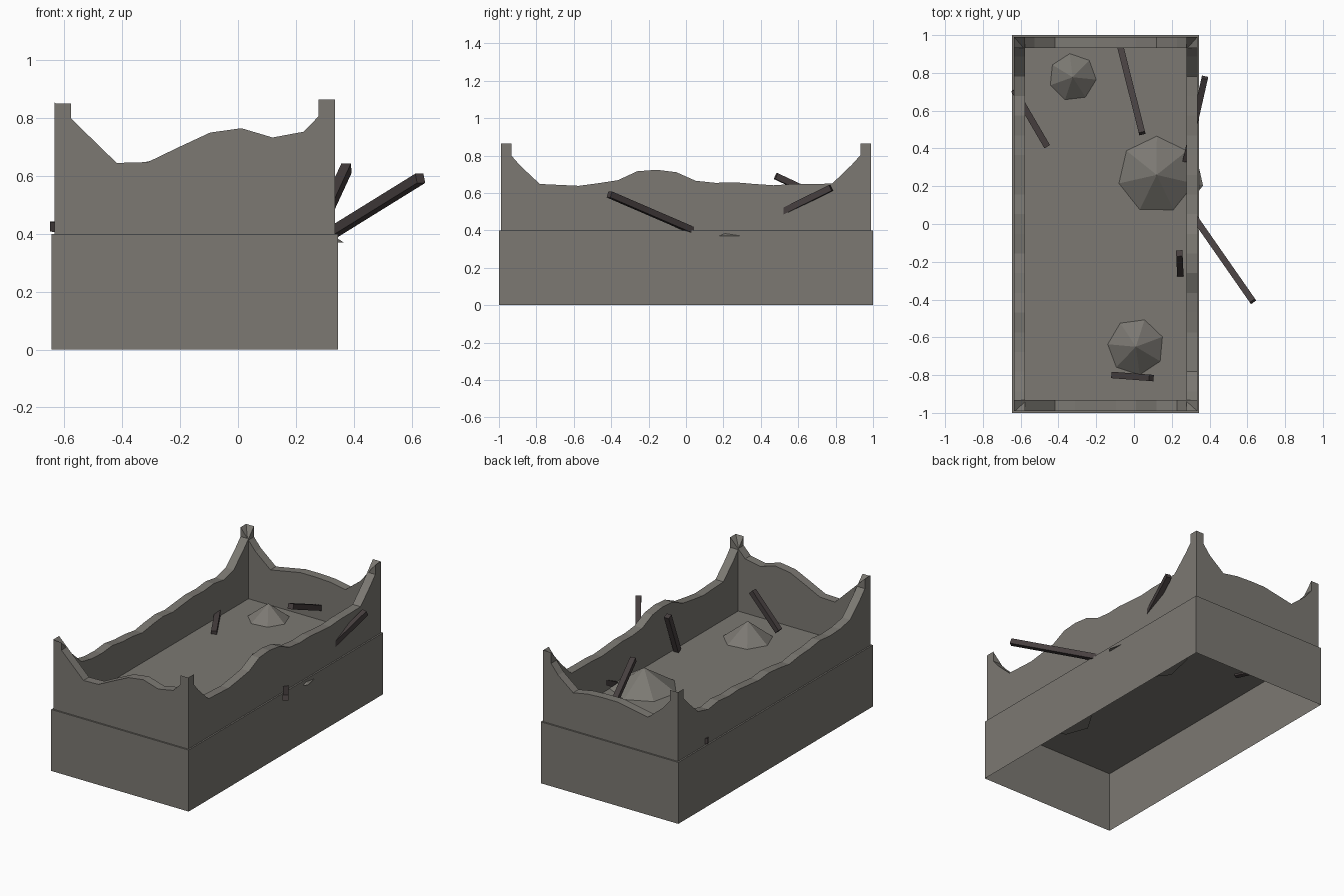
import bpy
import bmesh
from math import radians
from mathutils import Vector

if "Cube" in bpy.data.objects:
    bpy.data.objects.remove(bpy.data.objects["Cube"], do_unlink=True)


def material(name, color):
    mat = bpy.data.materials.new(name)
    mat.use_nodes = True
    mat.diffuse_color = color
    bsdf = next(n for n in mat.node_tree.nodes if n.type == 'BSDF_PRINCIPLED')
    bsdf.inputs["Base Color"].default_value = color
    return mat


STONE = material("grey_stone", (0.2, 0.19, 0.17, 1))
WOOD = material("charred_wood", (0.062, 0.05, 0.05, 1))

# Outer limits of the wall ring and its thickness
LEFT, RIGHT, FRONT, BACK = -0.635, 0.335, -0.99, 0.99
THICK, FLOOR = 0.057, 0.4


def finish(bm, name, mat):
    mesh = bpy.data.meshes.new(name)
    bm.to_mesh(mesh)
    bm.free()
    mesh.materials.append(mat)
    obj = bpy.data.objects.new(name, mesh)
    bpy.context.collection.objects.link(obj)
    return obj


def broken_wall(name, heights, start, end, inward):
    """Upright slab with a jagged top, thickened towards the room."""
    start, end = Vector(start), Vector(end)
    count = len(heights) - 1
    outline = [start.lerp(end, i / count).to_3d() + Vector((0, 0, h))
               for i, h in enumerate(heights)]
    outline += [end.to_3d() + Vector((0, 0, FLOOR)),
                start.to_3d() + Vector((0, 0, FLOOR))]
    bm = bmesh.new()
    face = bm.faces.new([bm.verts.new(p) for p in outline])
    grown = bmesh.ops.extrude_face_region(bm, geom=[face], use_keep_orig=True)
    moved = [g for g in grown["geom"] if isinstance(g, bmesh.types.BMVert)]
    bmesh.ops.translate(bm, verts=moved, vec=Vector(inward).to_3d() * THICK)
    bmesh.ops.recalc_face_normals(bm, faces=bm.faces[:])
    return finish(bm, name, STONE)


def mound(name, x, y, base, top, radius, turn):
    """Seven-sided heap of rubble sunk a little into the floor."""
    bm = bmesh.new()
    bmesh.ops.create_cone(bm, cap_ends=True, segments=7, radius1=radius,
                          radius2=0, depth=top - base)
    bmesh.ops.remove_doubles(bm, verts=bm.verts[:], dist=0.0001)
    obj = finish(bm, name, STONE)
    obj.location = (x, y, (base + top) / 2)
    # the first corner of the cone lies on +y
    first = max(obj.data.vertices, key=lambda v: v.co.y if v.co.z < 0 else -9).co
    offset = Vector((1, 0)).angle_signed(first.to_2d())
    obj.rotation_euler.z = radians(turn) + offset
    return obj


def beam(name, low, high, width=0.034):
    """Square timber between two points."""
    low, high = Vector(low), Vector(high)
    bm = bmesh.new()
    bmesh.ops.create_cube(bm, size=1)
    bmesh.ops.scale(bm, verts=bm.verts[:],
                    vec=(width, width, (high - low).length))
    obj = finish(bm, name, WOOD)
    obj.location = (low + high) / 2
    obj.rotation_euler = (high - low).to_track_quat('Z', 'Y').to_euler()
    return obj


# Foundation block, open underneath; its top is the floor
bm = bmesh.new()
bmesh.ops.create_cube(bm, size=1)
bmesh.ops.scale(bm, verts=bm.verts[:], vec=(0.99, 2, FLOOR))
bmesh.ops.translate(bm, verts=bm.verts[:], vec=(-0.15, 0, FLOOR / 2))
bottom = [f for f in bm.faces if f.normal.z < -0.5]
bmesh.ops.delete(bm, geom=bottom, context='FACES')
finish(bm, "foundation", STONE)

# Ruined walls
broken_wall("front_wall",
            [.855, .75, .645, .648, .7, .75, .765, .733, .753, .865],
            (LEFT, FRONT), (RIGHT, FRONT), (0, 1))
broken_wall("back_wall",
            [.85, .72, .63, .65, .67, .67, .665, .645, .73, .865],
            (LEFT, BACK), (RIGHT, BACK), (0, -1))
broken_wall("right_wall",
            [.865, .745, .648, .643, .638, .652, .668, .716, .724, .711,
             .665, .654, .657, .648, .641, .648, .648, .65, .75, .865],
            (RIGHT, FRONT), (RIGHT, BACK), (-1, 0))
broken_wall("left_wall",
            [.85, .74, .645, .625, .62, .63, .615, .61, .595, .61,
             .62, .61, .62, .63, .625, .635, .62, .645, .74, .85],
            (LEFT, FRONT), (LEFT, BACK), (1, 0))

# Rubble heaps
mound("back_rubble", -0.325, 0.777, 0.385, 0.497, 0.145, 97)
mound("front_rubble", 0.01, -0.65, 0.38, 0.515, 0.176, 72)
mound("large_rubble", 0.12, 0.26, 0.37, 0.53, 0.252, -13)

# Fallen timbers
timbers = [
    ((.32, .035, .4), (.63, -.41, .592)),
    ((.275, .335, .41), (.375, .775, .627)),
    ((-.635, .71, .425), (-.46, .41, .405)),
    ((.245, -.262, .41), (.24, -.155, .675)),
    ((-.108, -.8, .425), (.092, -.815, .625)),
    ((-.075, .95, .47), (.043, .48, .69)),
]
for i, (low, high) in enumerate(timbers, 1):
    beam(f"fallen_beam_{i}", low, high)
